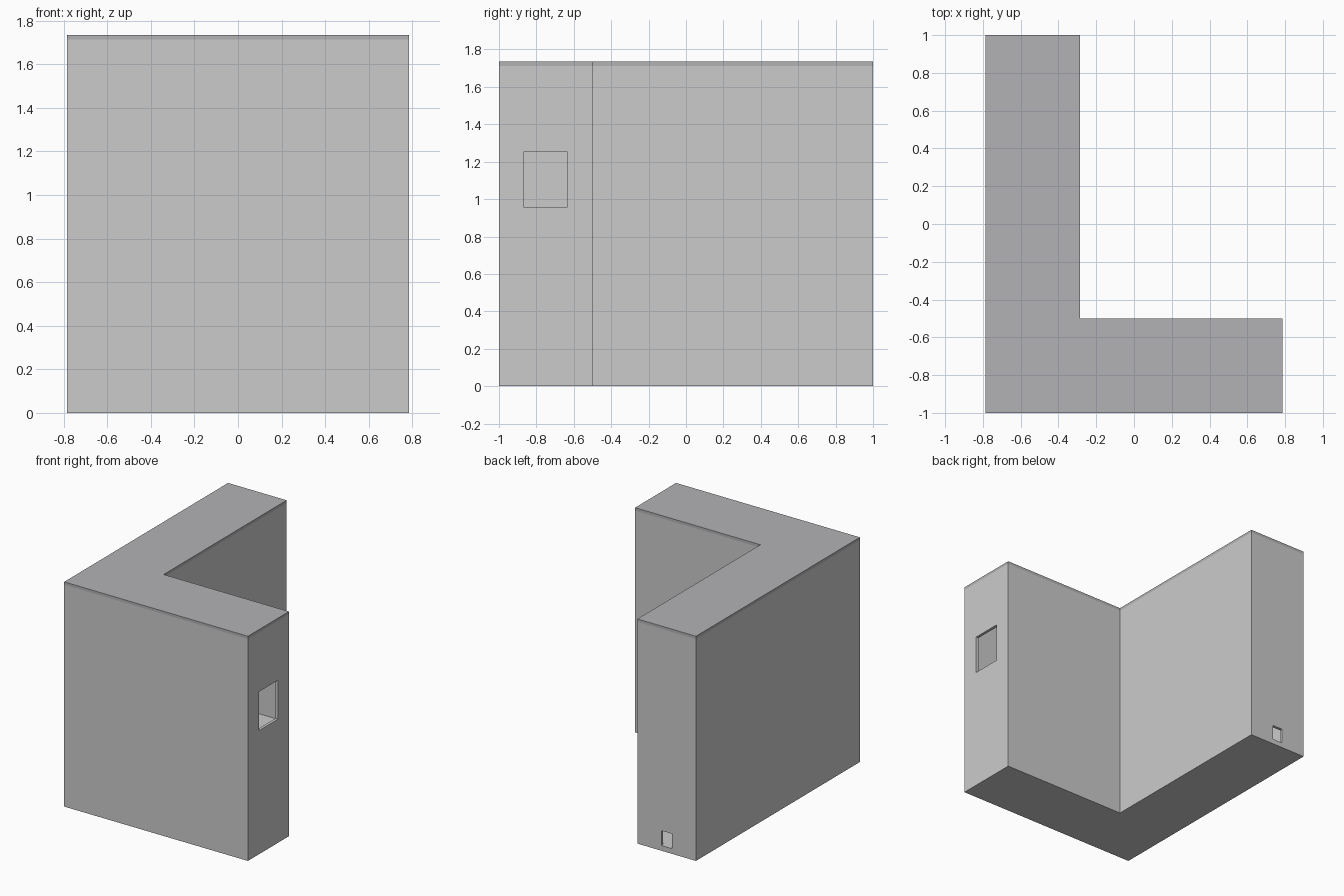
import bpy
import bmesh

if "Cube" in bpy.data.objects:
    bpy.data.objects.remove(bpy.data.objects["Cube"])

X, Y = 0.785, 1.0        # half extents
ARM = 0.5                # width of each wing
T = 0.022                # wall thickness
H, BASE, ROOF = 1.735, 0.04, 0.022


def material(name, grey):
    m = bpy.data.materials.new(name)
    m.diffuse_color = (*grey, 1)
    m.use_nodes = True
    m.node_tree.nodes["Principled BSDF"].inputs["Base Color"].default_value = m.diffuse_color
    return m


def outline(inset):
    # L-shaped plan, counter-clockwise
    i = inset
    return [(-X + i, -Y + i), (X - i, -Y + i), (X - i, -Y + ARM - i),
            (-X + ARM - i, -Y + ARM - i), (-X + ARM - i, Y - i), (-X + i, Y - i)]


def finish(name, bm, mat=None):
    bmesh.ops.recalc_face_normals(bm, faces=bm.faces)
    me = bpy.data.meshes.new(name)
    bm.to_mesh(me)
    bm.free()
    ob = bpy.data.objects.new(name, me)
    bpy.context.collection.objects.link(ob)
    if mat:
        me.materials.append(mat)
    return ob


def extrude_up(bm, faces, height):
    ext = bmesh.ops.extrude_face_region(bm, geom=faces)["geom"]
    verts = [g for g in ext if isinstance(g, bmesh.types.BMVert)]
    bmesh.ops.translate(bm, verts=verts, vec=(0, 0, height))


def slab(name, inset, z0, z1, mat):
    bm = bmesh.new()
    face = bm.faces.new([bm.verts.new((x, y, z0)) for x, y in outline(inset)])
    extrude_up(bm, [face], z1 - z0)
    return finish(name, bm, mat)


def wall_ring(name, z0, z1):
    bm = bmesh.new()
    outer = [bm.verts.new((x, y, z0)) for x, y in outline(0)]
    inner = [bm.verts.new((x, y, z0)) for x, y in outline(T)]
    n = len(outer)
    faces = [bm.faces.new((outer[k], outer[(k + 1) % n], inner[(k + 1) % n], inner[k]))
             for k in range(n)]
    extrude_up(bm, faces, z1 - z0)
    return finish(name, bm)


def cut_opening(target, name, lo, hi):
    bm = bmesh.new()
    bmesh.ops.create_cube(bm, size=1)
    for v in bm.verts:
        v.co = [a + (c + 0.5) * (b - a) for a, b, c in zip(lo, hi, v.co)]
    cutter = finish(name, bm)
    cutter.hide_render = True
    mod = target.modifiers.new(name, 'BOOLEAN')
    mod.operation = 'DIFFERENCE'
    mod.solver = 'EXACT'
    mod.object = cutter
    bpy.context.view_layer.objects.active = target
    bpy.ops.object.modifier_apply(modifier=name)
    bpy.data.objects.remove(cutter)


light = material("floor_grey", (0.9, 0.9, 0.9))
dark = material("roof_grey", (0.45, 0.45, 0.47))

# Ground slab, upper floor inside the walls, flat roof
slab("ground_slab", 0, 0, BASE, light)
slab("upper_floor", T, 0.85, 0.89, light)
slab("roof", 0, H - ROOF, H, dark)

# Thin outer walls with a window in the side wing and a door in the back wing
walls = wall_ring("walls", BASE, H - ROOF)
cut_opening(walls, "window_opening", (X - 2 * T, -0.865, 0.955), (X + T, -0.635, 1.255))
cut_opening(walls, "door_opening", (-0.58, Y - 2 * T, BASE - 0.02), (-0.49, Y + T, 0.155))
